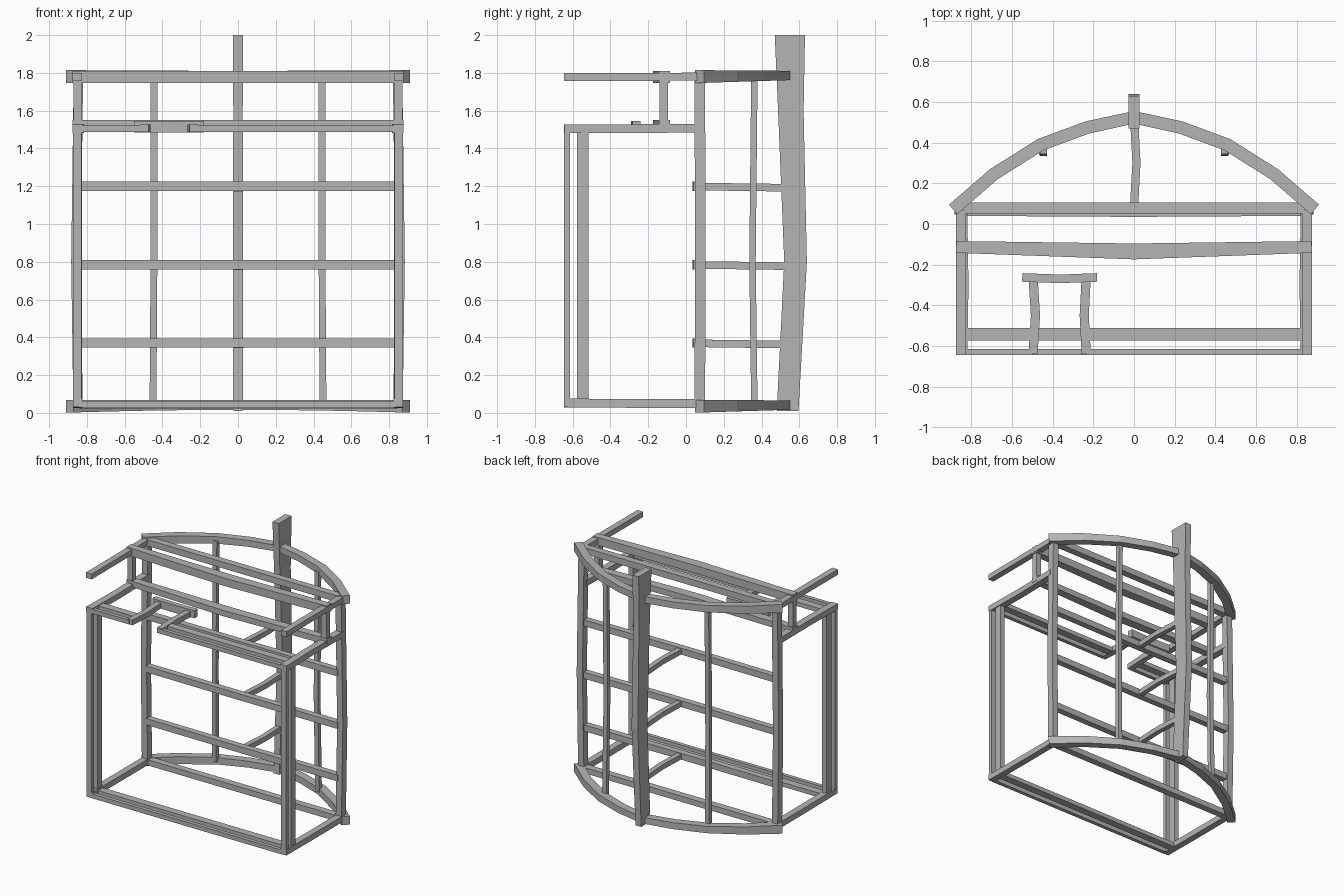
import bpy
import bmesh
from mathutils import Vector

cube = bpy.data.objects.get("Cube")
if cube:
    bpy.data.objects.remove(cube, do_unlink=True)

grey = bpy.data.materials.new("timber grey")
grey.use_nodes = True
colour = (0.46, 0.46, 0.46, 1)
grey.diffuse_color = colour
grey.node_tree.nodes["Principled BSDF"].inputs["Base Color"].default_value = colour


def bar(name, points, sizes, up=(0, 0, 1), axis=None):
    """Sweep a rectangle (across, along up) through points; axis fixes the section plane."""
    pts = [Vector(p) for p in points]
    if isinstance(sizes, tuple):
        sizes = [sizes] * len(pts)
    up = Vector(up)
    bm = bmesh.new()
    rings = []
    last = len(pts) - 1
    for i, (p, (w, h)) in enumerate(zip(pts, sizes)):
        t = (pts[min(i + 1, last)] - pts[max(i - 1, 0)]).normalized()
        if axis:
            t = Vector(axis)
        side = t.cross(up).normalized()
        rise = side.cross(t).normalized()
        rings.append([bm.verts.new(p + side * a * w / 2 + rise * b * h / 2)
                      for a, b in ((-1, -1), (1, -1), (1, 1), (-1, 1))])
    for r, q in zip(rings, rings[1:]):
        for k in range(4):
            n = (k + 1) % 4
            bm.faces.new((r[k], r[n], q[n], q[k]))
    bm.faces.new(rings[0][::-1])
    bm.faces.new(rings[-1])
    bmesh.ops.recalc_face_normals(bm, faces=bm.faces[:])
    mesh = bpy.data.meshes.new(name)
    bm.to_mesh(mesh)
    bm.free()
    mesh.materials.append(grey)
    obj = bpy.data.objects.new(name, mesh)
    bpy.context.collection.objects.link(obj)
    return obj


def post(name, points, sizes):
    return bar(name, points, sizes, up=(0, 1, 0), axis=(0, 0, 1))


# Tall slightly bent mast at the back
post("mast", [(0, 0.538, 0.01), (0, 0.58, 0.8), (0, 0.555, 1.6), (0, 0.55, 2)],
     [(0.05, 0.115), (0.055, 0.12), (0.05, 0.135), (0.055, 0.16)])

# Curved back frames, bottom and top
half = [(0.89, 0.072), (0.69, 0.245), (0.46, 0.39), (0.23, 0.475)]
arc = [(-x, y) for x, y in half] + [(0, 0.525)] + [(x, y) for x, y in reversed(half)]
arc_sizes = [(0.062, 0.07 - 0.04 * y) for x, y in arc]
for name, z in (("lower", 0.035), ("upper", 1.78)):
    bar(name + "_back_arc", [(x, y, z + 0.012 * y) for x, y in arc], arc_sizes)

# Straight rails between the rear posts, with ties to the mast
bar("lower_rear_rail", [(-0.84, 0.077, 0.045), (0.84, 0.077, 0.045)], (0.055, 0.045))
bar("upper_rear_rail", [(-0.84, 0.078, 1.78), (0.84, 0.078, 1.78)], (0.055, 0.05))
for i, z in enumerate((0.37, 0.785, 1.2)):
    bar(f"shelf_rail_{i}", [(-0.84, 0.065, z), (0, 0.06, z), (0.84, 0.065, z)], (0.05, 0.05))
    bar(f"mast_tie_{i}", [(0, 0.08, z - 0.002), (0.012, 0.3, z - 0.005), (0, 0.53, z - 0.008)],
        (0.04, 0.04))

# Pairs of posts, side rails and arms
for s, side in ((1, "left_"), (-1, "right_")):
    post(side + "rear_post", [(s * 0.847, 0.073, 0.03), (s * 0.858, 0.076, 0.8),
                              (s * 0.845, 0.073, 1.78)], (0.05, 0.056))
    post(side + "back_slat", [(s * 0.45, 0.362, 0.04), (s * 0.445, 0.352, 0.8),
                              (s * 0.445, 0.362, 1.78)], (0.036, 0.034))
    post(side + "front_post", [(s * 0.85, -0.63, 0.04), (s * 0.85, -0.63, 1.5)], (0.045, 0.03))
    post(side + "inner_post", [(s * 0.846, -0.547, 0.04), (s * 0.846, -0.547, 1.5)], (0.04, 0.06))
    bar(side + "lower_rail", [(s * 0.848, -0.645, 0.053), (s * 0.848, -0.3, 0.05),
                              (s * 0.848, 0.07, 0.05)], (0.052, 0.046))
    bar(side + "upper_rail", [(s * 0.848, -0.645, 1.505), (s * 0.842, -0.3, 1.505),
                              (s * 0.848, 0.07, 1.507)], (0.055, 0.046))
    bar(side + "roof_arm", [(s * 0.852, -0.645, 1.778), (s * 0.852, 0.07, 1.78)], (0.05, 0.042))
    post(side + "roof_strut", [(s * 0.848, -0.117, 1.52), (s * 0.848, -0.117, 1.78)], (0.045, 0.045))

# Cross beams bowed towards the front
for name, z, h in (("lower", 1.528, 0.046), ("upper", 1.778, 0.062)):
    bar(name + "_cross_beam", [(-0.875, -0.113, z), (0, -0.135, z), (0.875, -0.113, z)],
        [(0.058, h), (0.078, h), (0.058, h)])

# Front rails; the upper pair is open at the hatch
for name, y, w in (("front", -0.63, 0.03), ("inner", -0.543, 0.06)):
    bar(name + "_lower_rail", [(-0.84, y, 0.045), (0.84, y, 0.045)], (w, 0.034))
    for part, a, b in (("right", -0.84, -0.5), ("left", -0.235, 0.84)):
        bar(f"{name}_upper_rail_{part}", [(a, y, 1.505), (b, y, 1.505)], (w, 0.034))

# Hatch frame
for name, x, bow in (("right", -0.497, 0.012), ("left", -0.235, -0.01)):
    bar(name + "_hatch_bar", [(x, -0.64, 1.507), (x + bow, -0.45, 1.507), (x, -0.26, 1.507)],
        (0.045, 0.042))
bar("hatch_crossbar", [(-0.55, -0.263, 1.514), (-0.365, -0.27, 1.514), (-0.182, -0.263, 1.514)],
    (0.042, 0.06))
